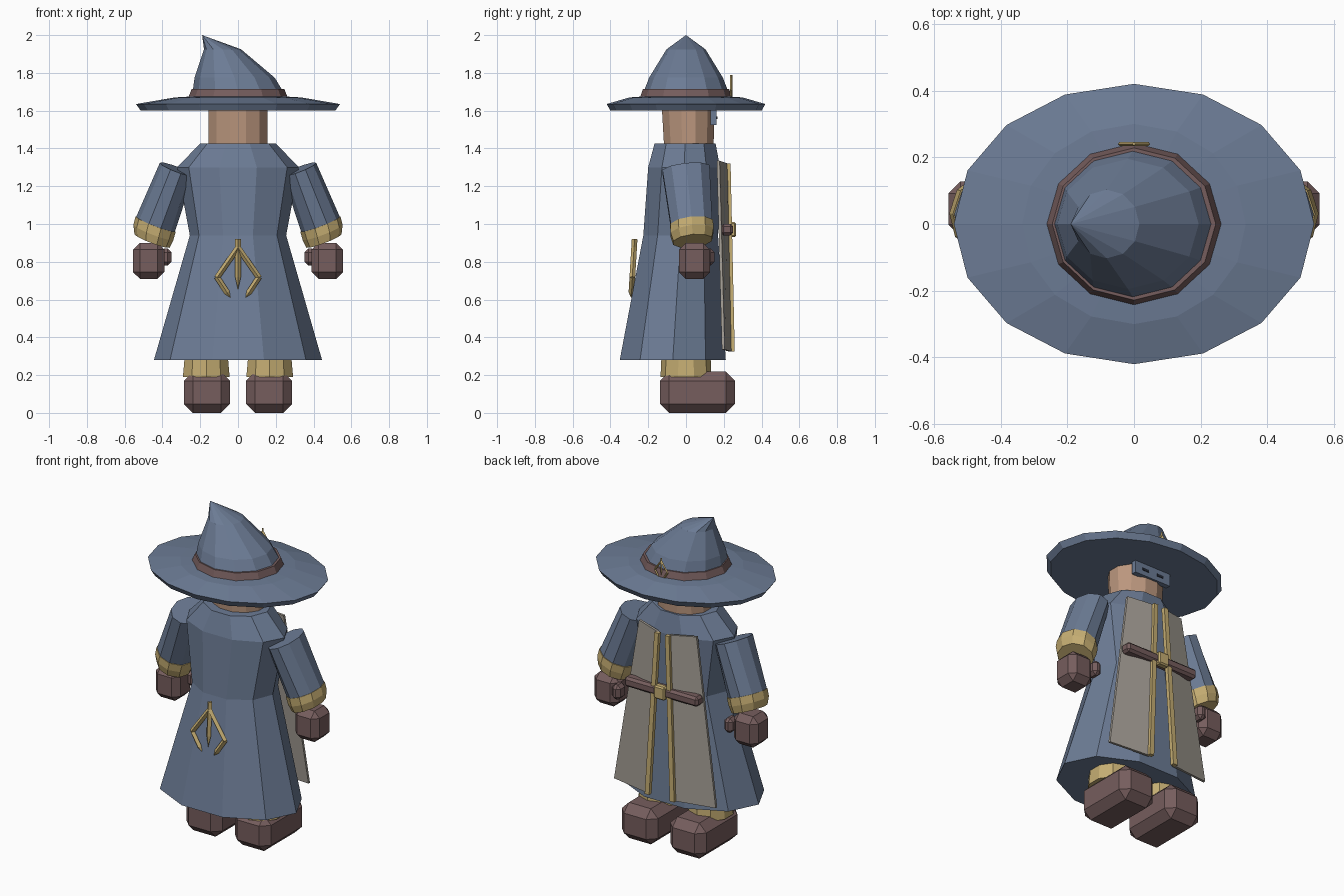
import bpy, bmesh, math
from mathutils import Vector

if "Cube" in bpy.data.objects:
    bpy.data.objects.remove(bpy.data.objects["Cube"])


def material(name, r, g, b):
    m = bpy.data.materials.new(name)
    m.diffuse_color = (r, g, b, 1)
    m.use_nodes = True
    m.node_tree.nodes["Principled BSDF"].inputs["Base Color"].default_value = m.diffuse_color
    return m


BLUE = material("dusty_blue", 0.15, 0.20, 0.30)
BROWN = material("dark_leather", 0.18, 0.11, 0.11)
GOLD = material("old_gold", 0.56, 0.42, 0.17)
SKIN = material("skin", 0.50, 0.31, 0.21)
GREY = material("warm_grey", 0.36, 0.33, 0.29)
DARK = material("eye_dark", 0.02, 0.025, 0.04)


def finish(name, bm, mat):
    bmesh.ops.recalc_face_normals(bm, faces=bm.faces)
    me = bpy.data.meshes.new(name)
    bm.to_mesh(me)
    bm.free()
    me.materials.append(mat)
    ob = bpy.data.objects.new(name, me)
    bpy.context.collection.objects.link(ob)
    return ob


def loft(name, rings, sides, mat, axis=(0, 0, 1), phase=0.0, bm=None):
    """Skin a row of (x, y, z, ru, rv) elliptical rings; zero radius makes a point."""
    own = bm is None
    bm = bm or bmesh.new()
    d = Vector(axis).normalized()
    u = Vector((0, 1, 0)).cross(d).normalized()
    v = d.cross(u)
    rows = []
    for x, y, z, ru, rv in rings:
        c = Vector((x, y, z))
        if ru == 0:
            rows.append([bm.verts.new(c)])
            continue
        angs = [phase + 2 * math.pi * i / sides for i in range(sides)]
        rows.append([bm.verts.new(c + u * ru * math.cos(a) + v * rv * math.sin(a)) for a in angs])
    for a, b in zip(rows, rows[1:]):
        for i in range(sides):
            j = (i + 1) % sides
            if len(b) == 1:
                bm.faces.new((a[i], a[j], b[0]))
            elif len(a) == 1:
                bm.faces.new((a[0], b[j], b[i]))
            else:
                bm.faces.new((a[i], a[j], b[j], b[i]))
    for row in (rows[0], rows[-1]):
        if len(row) > 1:
            bm.faces.new(row)
    return finish(name, bm, mat) if own else None


def block(name, lo, hi, mat, bevel=0.0):
    """Chamfered box between two corners."""
    bm = bmesh.new()
    bmesh.ops.create_cube(bm, size=1)
    for w in bm.verts:
        w.co = Vector([(a + b) / 2 + c * (b - a) for a, b, c in zip(lo, hi, w.co)])
    if bevel:
        bmesh.ops.bevel(bm, geom=bm.edges[:], offset=bevel, segments=1, affect='EDGES')
    return finish(name, bm, mat)


def sided(name, lo, hi, mat, s, bevel):
    """Block given for the +x side, placed on side s."""
    xs = sorted((lo[0] * s, hi[0] * s))
    return block(name, (xs[0], *lo[1:]), (xs[1], *hi[1:]), mat, bevel)


def plate(name, quad, thick, mat):
    """Four-cornered sheet given depth along y."""
    bm = bmesh.new()
    front = [bm.verts.new(p) for p in quad]
    back = [bm.verts.new((p[0], p[1] - thick, p[2])) for p in quad]
    bm.faces.new(front)
    bm.faces.new(back)
    for i in range(4):
        j = (i + 1) % 4
        bm.faces.new((front[i], front[j], back[j], back[i]))
    return finish(name, bm, mat)


def emblem(name, y_top, lean, z_top, k):
    """Forked arrow badge made of ridged, pointed bars."""
    bm = bmesh.new()
    bars = [((0, 0), (0, -0.27))]
    for s in (1, -1):
        bars += [((0, -0.045), (s * 0.112, -0.205)), ((s * 0.112, -0.20), (s * 0.04, -0.31))]
    for n, (a, b) in enumerate(bars):
        p = Vector((a[0] * k, y_top + lean * a[1], z_top + a[1] * k))
        q = Vector((b[0] * k, y_top + lean * b[1], z_top + b[1] * k))
        r = 0.015 * k
        m = p.lerp(q, 0.75)
        tip = 0 if n != 1 and n != 3 else r
        loft("", [(*p, r, r), (*m, r, r), (*q, tip, tip)], 4, GOLD, axis=q - p, bm=bm)
    return finish(name, bm, GOLD)


# Robe and head
loft("robe", [(0, -0.07, 0.28, 0.445, 0.295), (0, -0.028, 0.94, 0.255, 0.208),
              (0, -0.01, 1.30, 0.322, 0.20), (0, -0.005, 1.425, 0.202, 0.17)], 10, BLUE)
loft("head", [(0, 0.015, 1.40, 0.16, 0.135), (0, 0.012, 1.62, 0.163, 0.145)], 12, SKIN,
     phase=math.pi / 12)
block("brow_guard", (-0.125, 0.13, 1.525), (0.125, 0.162, 1.60), BLUE)
for s, tag in ((1, "right"), (-1, "left")):
    sided("eye_" + tag, (0.03, 0.158, 1.555), (0.075, 0.166, 1.57), DARK, s, 0)

# Hat: brim, band, bent crown
loft("hat_brim", [(0, 0, 1.60, 0.515, 0.40), (0, 0, 1.635, 0.54, 0.42),
                  (0, 0, 1.67, 0.335, 0.30), (0, 0, 1.675, 0.25, 0.23)], 16, BLUE)
loft("hat_band", [(0, 0, 1.665, 0.265, 0.245), (0, 0, 1.715, 0.245, 0.228)], 12, BROWN)
loft("hat_crown", [(0, 0, 1.70, 0.24, 0.224), (-0.018, 0, 1.775, 0.212, 0.195),
                   (-0.082, 0, 1.925, 0.098, 0.103), (-0.19, 0, 2.0, 0, 0)], 12, BLUE)
emblem("hat_badge", 0.24, 0.0, 1.79, 0.39)
emblem("robe_badge", -0.272, 0.06, 0.92, 1.0)

# Limbs, and the hanging cloth panels with their trim
for s, tag in ((1, "right"), (-1, "left")):
    arm = (s * -0.115, -0.035, 0.30)
    loft("sleeve_" + tag, [(s * 0.44, 0.03, 0.99, 0.11, 0.115),
                           (s * 0.325, 0, 1.29, 0.095, 0.132)], 10, BLUE, axis=arm)
    loft("cuff_" + tag, [(s * 0.455, 0.035, 0.91, 0.10, 0.108), (s * 0.448, 0.032, 0.955, 0.113, 0.12),
                         (s * 0.436, 0.03, 1.0, 0.114, 0.12)], 10, GOLD, axis=arm)
    sided("hand_" + tag, (0.39, -0.038, 0.71), (0.556, 0.128, 0.90), BROWN, s, 0.036)
    sided("thumb_" + tag, (0.352, 0.07, 0.78), (0.41, 0.15, 0.87), BROWN, s, 0.02)
    loft("legging_" + tag, [(s * 0.168, 0, 0.19, 0.13, 0.135), (s * 0.168, 0, 0.30, 0.12, 0.13)],
         10, GOLD, phase=math.pi / 10)
    sided("shoe_" + tag, (0.042, -0.137, 0.0), (0.287, 0.26, 0.218), BROWN, s, 0.048)
    plate("cloth_panel_" + tag, [(s * 0.03, 0.222, 1.32), (s * 0.195, 0.178, 1.335),
                                 (s * 0.345, 0.205, 0.335), (s * 0.085, 0.242, 0.325)], 0.015, GREY)
    plate("cloth_trim_" + tag, [(s * 0.022, 0.236, 1.32), (s * 0.05, 0.236, 1.32),
                                (s * 0.10, 0.258, 0.325), (s * 0.07, 0.258, 0.325)], 0.024, GOLD)

# Belt and buckle
block("belt", (-0.25, 0.185, 0.94), (0.25, 0.25, 1.0), BROWN, 0.014)
block("buckle", (-0.037, 0.22, 0.93), (0.037, 0.264, 1.01), GOLD, 0.008)
